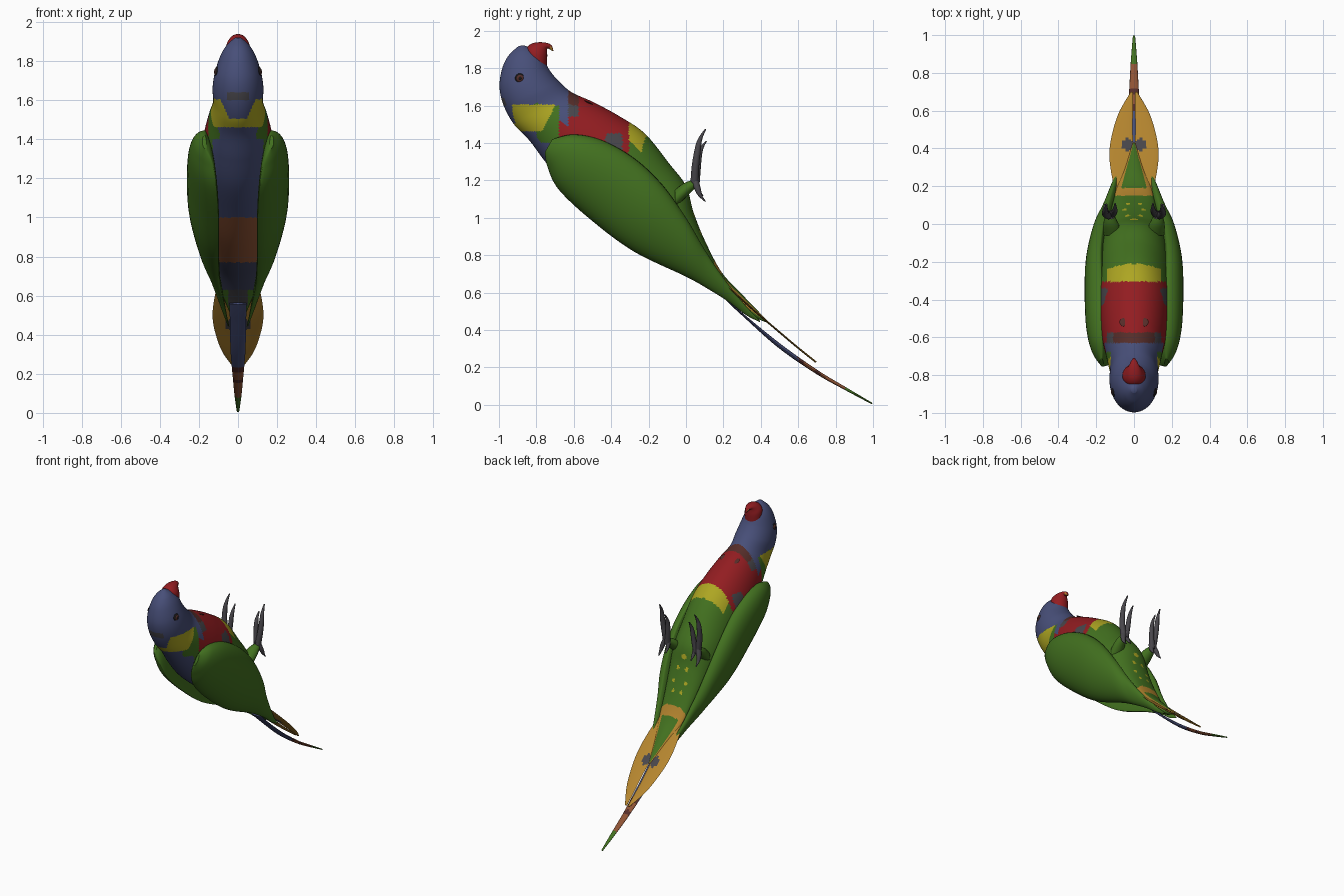
import bpy, bmesh, math

if "Cube" in bpy.data.objects:
    bpy.data.objects.remove(bpy.data.objects["Cube"])

# ---------- colours ----------
COLOURS = {
    "green": (0.055, 0.165, 0.014), "blue": (0.064, 0.078, 0.19),
    "red": (0.29, 0.012, 0.015), "yellow": (0.42, 0.38, 0.016),
    "orange": (0.46, 0.235, 0.028), "rust": (0.27, 0.085, 0.034),
    "maroon": (0.09, 0.026, 0.022), "navy": (0.045, 0.05, 0.10),
    "claw grey": (0.065, 0.061, 0.070), "black": (0.010, 0.008, 0.008),
}
NAMES = list(COLOURS)
MATS = []
for n, c in COLOURS.items():
    m = bpy.data.materials.new(n)
    m.diffuse_color = (*c, 1)
    m.use_nodes = True
    m.node_tree.nodes["Principled BSDF"].inputs["Base Color"].default_value = m.diffuse_color
    MATS.append(m)


# ---------- helpers ----------
def spline(rows, u):
    """Smooth interpolation through rows of numbers."""
    i = min(int(u), len(rows) - 2)
    t = u - i
    p = [rows[max(0, min(len(rows) - 1, i + k))] for k in (-1, 0, 1, 2)]
    return [0.5 * (2 * b + (c - a) * t + (2 * a - 5 * b + 4 * c - d) * t * t
                   + (3 * b - a - 3 * c + d) * t ** 3) for a, b, c, d in zip(*p)]


def oval(r, a):
    """Row: x centre, half width, back y, back z, belly y, belly z."""
    x, w, ky, kz, by, bz = r
    s = (1 + math.sin(a)) / 2
    return (x + w * math.cos(a), ky + (by - ky) * s, kz + (bz - kz) * s)


def shell(r, a):
    """Row: back-edge x, belly-edge x, bulge, back y, z, belly y, z."""
    xk, xb, out, ky, kz, by, bz = r
    s, c = (1 + math.sin(a)) / 2, math.cos(a)
    return (xk + (xb - xk) * s + (out if c > 0 else min(.015, out * .4)) * c,
            ky + (by - ky) * s, kz + (bz - kz) * s)


def loft(name, rows, colour, section=oval, n=24, sub=6, side=1, rule=None):
    bm = bmesh.new()
    count = (len(rows) - 1) * sub
    rings = []
    for k in range(count + 1):
        r = spline(rows, k / sub)
        pts = [section(r, 2 * math.pi * j / n) for j in range(n)]
        rings.append([bm.verts.new((side * p[0], p[1], p[2])) for p in pts])
    for k in range(count):
        for j in range(n):
            a, b = rings[k], rings[k + 1]
            f = bm.faces.new((a[j], a[(j + 1) % n], b[(j + 1) % n], b[j]))
            col = colour
            if rule:
                v = f.calc_center_median()
                col = rule(v.x, v.y, v.z, (k + .5) / sub, math.sin(2 * math.pi * (j + .5) / n))
            f.material_index = NAMES.index(col)
    bm.faces.ensure_lookup_table()
    ends = bm.faces[0].material_index, bm.faces[count * n - 1].material_index
    for ring, idx in zip((rings[0], rings[-1]), ends):
        bm.faces.new(ring).material_index = idx
    bmesh.ops.recalc_face_normals(bm, faces=bm.faces)
    return finish(name, bm)


def finish(name, bm):
    me = bpy.data.meshes.new(name)
    bm.to_mesh(me)
    bm.free()
    for m in MATS:
        me.materials.append(m)
    me.shade_smooth()
    me.set_sharp_from_angle(angle=math.radians(50))
    ob = bpy.data.objects.new(name, me)
    bpy.context.collection.objects.link(ob)
    return ob


# ---------- head and body ----------
FLECKS = [(0, 1.09, .02), (.035, 1.01, .013), (.05, .92, .013), (.03, .86, .012)]


def plumage(x, y, z, s, belly):
    ax = abs(x)
    top = 1.505 + .1 * min(1, max(0, (ax - .045) / .045))
    if 1.462 < z < top and y < -.70 - (1.6 - z) * .5 and s > 4:
        return "yellow"                              # nape collar
    if s > 4 and -.80 < y < -.68 and 1.40 < z < 1.60 and ax > .095:
        return "green"                               # side of the neck
    if s < 5 and 1.60 < z < 1.64 and ax < .055 and y < -.9:
        return "claw grey"                           # dusky nape spot
    if s < 4.6 or (y < -.63 and belly > 0):
        return "blue"                                # head
    if belly > -.4 and y > -.69:
        if y < -.575 and z > 1.54:
            return "maroon" if ax < .11 else "claw grey"   # throat band
        if -.43 < y < -.34 and z < 1.45 and ax > .14:
            return "claw grey"                       # flank streak
        if y < -.305:
            return "red"                             # breast
        if y < -.21 - ax * ax * 1.5 and ax < .14 and z > 1.3:
            return "yellow"                          # breast edge
    if belly < -.3 and ax < .13:                     # mantle and rump
        if z > 1.0:
            return "blue"
        if z > .77:
            return "rust"
        if z > .63:
            return "navy"
        if z > .55 and ax < .05:
            return "claw grey"
    if s > 12.5 and belly > -.2 and y > .15:         # vent with a green wedge
        return "green" if y > .19 and ax < .065 * (.44 - y) / .24 else "orange"
    if s > 9 and belly > 0:
        for fx, fz, r in FLECKS:
            if math.hypot(ax - fx, z - fz) < r:
                return "yellow"
    return "green"


loft("body", [
    (0, .015, -.895, 1.918, -.865, 1.922),
    (0, .054, -.948, 1.868, -.82, 1.90),
    (0, .088, -.982, 1.80, -.77, 1.86),
    (0, .117, -.997, 1.70, -.73, 1.79),
    (0, .130, -.975, 1.60, -.68, 1.73),
    (0, .128, -.920, 1.50, -.61, 1.67),
    (0, .150, -.835, 1.41, -.50, 1.62),
    (0, .175, -.745, 1.29, -.36, 1.545),
    (0, .190, -.630, 1.16, -.22, 1.45),
    (0, .187, -.470, 1.03, -.09, 1.29),
    (0, .175, -.270, .88, 0.0, 1.17),
    (0, .145, -.050, .75, .04, 1.03),
    (0, .115, .10, .67, .10, .88),
    (0, .088, .22, .58, .19, .71),
    (0, .050, .32, .49, .30, .59),
    (0, .006, .43, .44, .43, .455),
], "green", n=96, sub=20, rule=plumage)

# breast spots, thin plates resting on the plumage
for sx in (-1, 1):
    bm = bmesh.new()
    bmesh.ops.create_uvsphere(bm, u_segments=16, v_segments=8, radius=.022)
    for v in bm.verts:
        v.co = (sx * .055 + v.co.x, -.52 + v.co.y, 1.616 + v.co.z * .2 - v.co.y * .45)
    for f in bm.faces:
        f.material_index = NAMES.index("maroon")
    finish("breast_spot", bm)

# ---------- hooked beak ----------
loft("beak", [
    (0, .062, -.865, 1.86, -.745, 1.80),
    (0, .060, -.855, 1.905, -.742, 1.855),
    (0, .044, -.82, 1.933, -.742, 1.885),
    (0, .029, -.765, 1.938, -.742, 1.902),
    (0, .016, -.722, 1.925, -.732, 1.902),
    (0, .004, -.708, 1.892, -.713, 1.890),
], "red", rule=lambda x, y, z, s, b: "orange" if s > 4.0 and b > -.5 else "red")


# ---------- tail: long centre feather ----------
def streamer(x, y, z, s, b):
    if y < .60:
        return "blue"
    return "maroon" if y < .63 or .69 < y < .72 else "rust" if y < .85 else "green"


def blade(x, w, y, z, t=.006):
    return (x, w, y - t * .7, z - t * .7, y + t * .7, z + t * .7)


loft("centre_tail_feather", [
    blade(0, .045, .22, .56), blade(0, .042, .30, .485), blade(0, .038, .50, .315, .012),
    blade(0, .026, .70, .175, .011), blade(0, .017, .86, .082, .008),
    blade(0, .006, .996, .006, .004),
], "blue", n=16, sub=16, rule=streamer)

# ---------- paired parts ----------
WING = [
    (.165, .17, .015, -.755, 1.35, -.715, 1.42),
    (.13, .17, .075, -.74, 1.27, -.60, 1.445),
    (.11, .17, .110, -.68, 1.15, -.45, 1.415),
    (.10, .175, .118, -.51, .99, -.28, 1.32),
    (.10, .178, .108, -.28, .82, -.13, 1.18),
    (.095, .165, .075, 0.0, .685, 0.0, 1.0),
    (.085, .14, .042, .13, .612, .10, .83),
    (.07, .11, .025, .23, .548, .20, .68),
    (.055, .075, .012, .32, .48, .31, .54),
    (.045, .05, .004, .395, .442, .395, .45),
]
# side tail feathers: inner edge x, outer edge x, y, z
FAN = [(.0, .095, .15, .70), (.0, .122, .28, .580), (.0, .13, .38, .490),
       (.007, .115, .48, .405), (.006, .08, .59, .312), (.004, .02, .695, .228)]
# toes: rows of x, y, z, radius
TOES = {
    "outer_front_toe": [(.13, .045, 1.17, .022), (.147, .05, 1.27, .020), (.153, .062, 1.36, .017),
                        (.150, .075, 1.42, .012), (.145, .105, 1.475, .004)],
    "inner_front_toe": [(.12, .05, 1.17, .022), (.108, .06, 1.25, .018), (.102, .07, 1.33, .015),
                        (.10, .085, 1.375, .010), (.10, .108, 1.41, .004)],
    "outer_back_toe": [(.13, .045, 1.21, .02), (.148, .06, 1.16, .018),
                       (.155, .075, 1.12, .012), (.155, .102, 1.088, .004)],
    "inner_back_toe": [(.12, .045, 1.21, .02), (.11, .055, 1.17, .016),
                       (.106, .07, 1.14, .011), (.105, .09, 1.115, .004)],
}
for side, tag in ((1, "left"), (-1, "right")):
    loft(tag + "_wing", WING, "green", section=shell, n=40, sub=8, side=side)
    loft(tag + "_tail_feather",
         [blade((a + b) / 2, (b - a) / 2, y, z, .005) for a, b, y, z in FAN],
         "orange", n=20, sub=12, side=side,
         rule=lambda x, y, z, s, b: "claw grey"
         if math.hypot((abs(x) - .035) * 1.3, y - .42) < .035 else "orange")
    # thigh and foot
    loft(tag + "_thigh", [
        (.11, .05, -.06, 1.05, -.06, 1.15), (.12, .043, -.01, 1.10, -.01, 1.185),
        (.126, .03, .03, 1.14, .03, 1.20), (.126, .022, .052, 1.16, .052, 1.20),
    ], "green", n=16, side=side)
    for toe, path in TOES.items():
        loft(tag + "_" + toe, [(x, r, y - r, z, y + r, z) for x, y, z, r in path],
             "claw grey", n=12, side=side)
    # eye: dark rim, brown iris, black pupil
    for part, r, x, col in (("rim", .027, .106, "black"), ("iris", .021, .111, "maroon"),
                            ("pupil", .011, .1175, "black")):
        bm = bmesh.new()
        bmesh.ops.create_uvsphere(bm, u_segments=20, v_segments=12, radius=r)
        for v in bm.verts:
            v.co = (side * x + v.co.x * .5, v.co.y - .887, v.co.z + 1.745)
        for f in bm.faces:
            f.material_index = NAMES.index(col)
        finish(tag + "_eye_" + part, bm)
